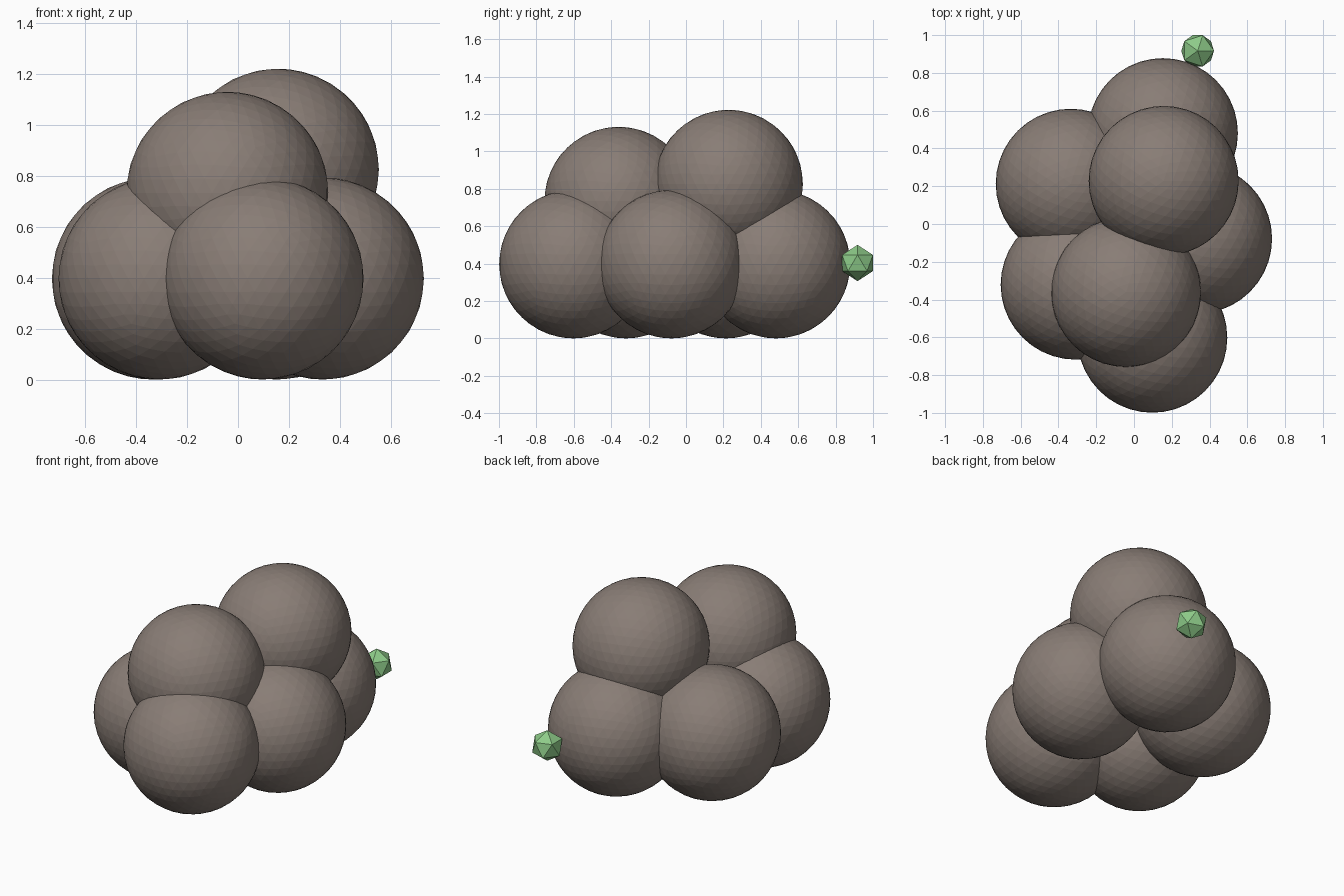
import bpy

if "Cube" in bpy.data.objects:
    bpy.data.objects.remove(bpy.data.objects["Cube"])


def material(name, rgb):
    m = bpy.data.materials.new(name)
    m.diffuse_color = (*rgb, 1)
    m.use_nodes = True
    m.node_tree.nodes["Principled BSDF"].inputs["Base Color"].default_value = m.diffuse_color
    return m


brown = material("warm grey brown", (0.25, 0.205, 0.18))
green = material("leaf green", (0.27, 0.60, 0.25))


def ball(name, loc, radius, subdivisions, mat):
    bpy.ops.mesh.primitive_ico_sphere_add(subdivisions=subdivisions, radius=radius, location=loc)
    ob = bpy.context.object
    ob.name = name
    ob.data.materials.append(mat)
    return ob


R = 0.397
# Heap of equal boulders: five on the ground, two resting on top
boulders = [
    ("back_boulder", 0.153, 0.481, R),
    ("back_left_boulder", -0.335, 0.213, R),
    ("front_left_boulder", -0.309, -0.321, R),
    ("front_boulder", 0.097, -0.602, R),
    ("right_boulder", 0.334, -0.078, R),
    ("upper_back_boulder", 0.157, 0.228, 0.825),
    ("upper_front_boulder", -0.042, -0.360, 0.734),
]
for name, x, y, z in boulders:
    ball(name, (x, y, z), R, 4, brown)

# Small faceted gem at the back
ball("green_gem", (0.337, 0.917, 0.403), 0.097, 1, green)
